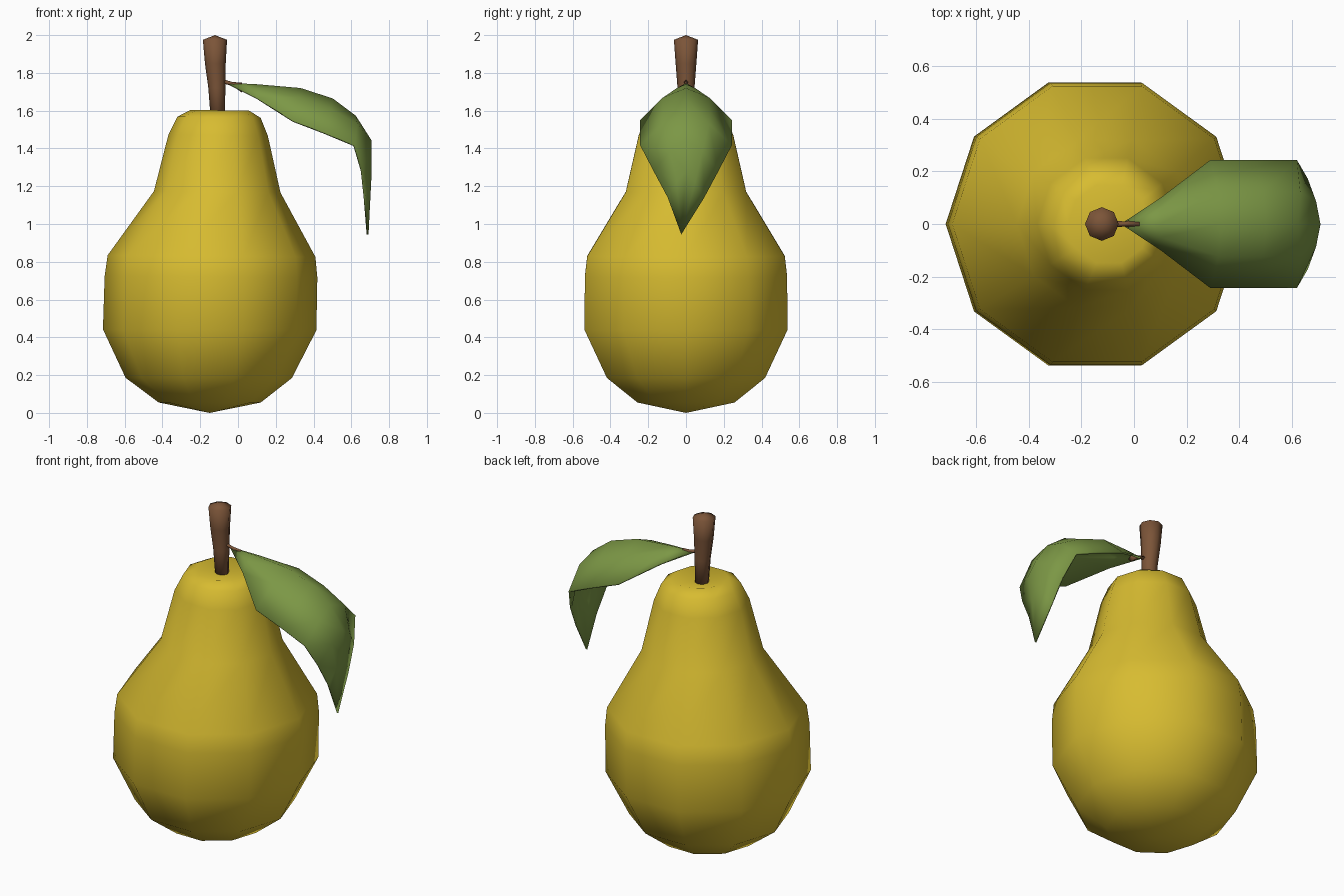
import bpy, bmesh
from math import cos, sin, pi

cube = bpy.data.objects.get("Cube")
if cube:
    bpy.data.objects.remove(cube, do_unlink=True)


def material(name, colour):
    mat = bpy.data.materials.new(name)
    mat.use_nodes = True
    mat.diffuse_color = (*colour, 1)
    bsdf = next(n for n in mat.node_tree.nodes if n.type == 'BSDF_PRINCIPLED')
    bsdf.inputs["Base Color"].default_value = (*colour, 1)
    return mat


def finish(name, bm, mat):
    bmesh.ops.recalc_face_normals(bm, faces=bm.faces)
    mesh = bpy.data.meshes.new(name)
    bm.to_mesh(mesh)
    bm.free()
    mesh.materials.append(mat)
    mesh.shade_smooth()
    obj = bpy.data.objects.new(name, mesh)
    bpy.context.scene.collection.objects.link(obj)
    return obj


def loft(name, rings, sides, bottom, top, mat, lean=0):
    """Stack rings of (height, centre x, radius) between two end points."""
    bm = bmesh.new()
    loops = []
    for z, cx, r in rings:
        angles = [2 * pi * i / sides for i in range(sides)]
        loops.append([bm.verts.new((cx + r * cos(a), r * sin(a), z - lean * r * cos(a) * z))
                      for a in angles])
    ends = [bm.verts.new(bottom), bm.verts.new(top)]
    for i in range(sides):
        j = (i + 1) % sides
        for low, high in zip(loops, loops[1:]):
            bm.faces.new((low[i], low[j], high[j], high[i]))
        bm.faces.new((ends[0], loops[0][j], loops[0][i]))
        bm.faces.new((ends[1], loops[-1][i], loops[-1][j]))
    return finish(name, bm, mat)


yellow = material("pear yellow", (0.68, 0.50, 0.03))
brown = material("stem brown", (0.20, 0.09, 0.04))
green = material("leaf green", (0.20, 0.31, 0.06))

# Fruit body, swelling low and leaning slightly towards the neck
body = [(0.055, -0.15, 0.27), (0.185, -0.155, 0.44), (0.44, -0.15, 0.565),
        (0.72, -0.143, 0.563), (0.83, -0.14, 0.55), (1.17, -0.11, 0.335),
        (1.47, -0.105, 0.263), (1.565, -0.1, 0.22), (1.602, -0.095, 0.155)]
loft("pear_body", body, 10, (-0.15, 0, 0), (-0.11, 0, 1.57), yellow, lean=0.01)

# Stem, flaring to the cut end
stem = [(1.56, -0.107, 0.038), (1.72, -0.112, 0.045), (1.85, -0.12, 0.055), (1.975, -0.122, 0.064)]
loft("stem", stem, 8, (-0.107, 0, 1.55), (-0.122, 0, 2.0), brown)

# Short stalk joining leaf and stem
bm = bmesh.new()
stalk = [(-0.1, 0.012, 1.76), (-0.03, 0.01, 1.742), (0.02, 0.026, 1.722)]
loops = [[bm.verts.new((x, r * cos(a), z + r * sin(a))) for a in (0, pi / 2, pi, 3 * pi / 2)]
         for x, r, z in stalk]
for a, b in zip(loops, loops[1:]):
    for i in range(4):
        bm.faces.new((a[i], a[i - 1], b[i - 1], b[i]))
for loop in (loops[0], loops[-1]):
    bm.faces.new(loop)
finish("leaf_stalk", bm, brown)

# Leaf: rows of midrib (x, z) and edge (x, y, z), arched between them
rows = [((0.10, 1.735), (0.10, 0.095, 1.665)),
        ((0.33, 1.715), (0.29, 0.24, 1.545)),
        ((0.50, 1.66), (0.46, 0.24, 1.48)),
        ((0.62, 1.57), (0.615, 0.24, 1.415)),
        ((0.703, 1.44), (0.655, 0.17, 1.28)),
        ((0.703, 1.28), (0.67, 0.095, 1.14))]
bm = bmesh.new()
base = bm.verts.new((-0.05, 0, 1.742))
tip = bm.verts.new((0.686, -0.025, 0.945))
grid = []
for (mx, mz), (ex, ey, ez) in rows:
    arch = 0.035 * ey / 0.24
    row = []
    for t in (-1, -0.5, 0, 0.5, 1):
        s = abs(t)
        bulge = arch * (1 - abs(2 * s - 1))
        row.append(bm.verts.new((mx + (ex - mx) * s + bulge * 0.3, ey * t,
                                 mz + (ez - mz) * s + bulge)))
    grid.append(row)
for a, b in zip(grid, grid[1:]):
    for i in range(4):
        bm.faces.new((a[i], b[i], b[i + 1], a[i + 1]))
for i in range(4):
    bm.faces.new((base, grid[0][i], grid[0][i + 1]))
    bm.faces.new((tip, grid[-1][i + 1], grid[-1][i]))
leaf = finish("leaf", bm, green)
thick = leaf.modifiers.new("thickness", 'SOLIDIFY')
thick.thickness = 0.01
thick.offset = 0
